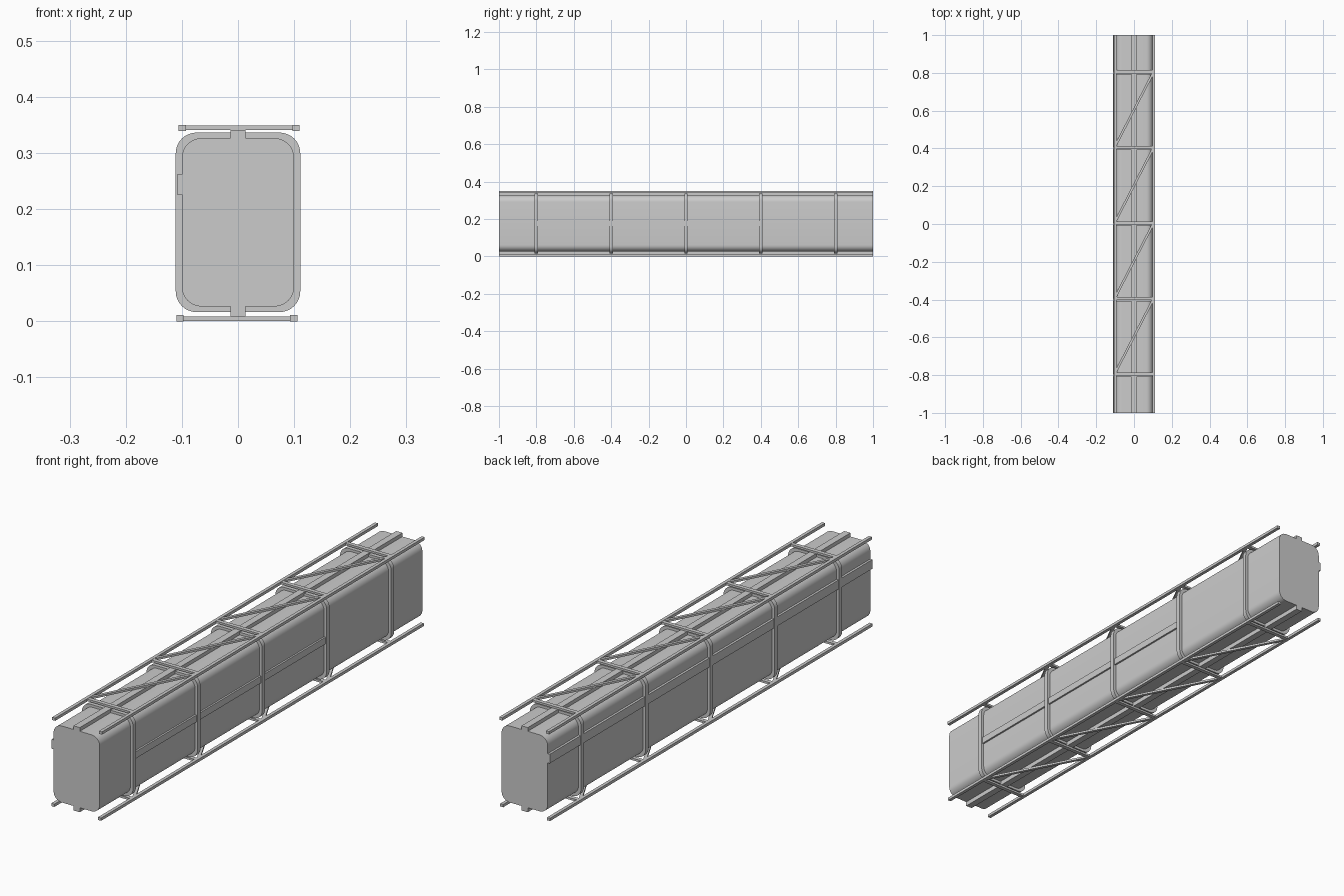
import bpy, bmesh, math
from mathutils import Matrix, Vector

if "Cube" in bpy.data.objects:
    bpy.data.objects.remove(bpy.data.objects["Cube"])

MID = 0.1765                      # height of the body axis
STATIONS = [-0.8, -0.4, 0.0, 0.4, 0.8]


def finish(name, bm, smooth=False):
    bmesh.ops.recalc_face_normals(bm, faces=bm.faces)
    me = bpy.data.meshes.new(name)
    bm.to_mesh(me)
    bm.free()
    ob = bpy.data.objects.new(name, me)
    bpy.context.collection.objects.link(ob)
    if smooth:
        bpy.context.view_layer.objects.active = ob
        ob.select_set(True)
        bpy.ops.object.shade_smooth_by_angle(angle=math.radians(30))
        ob.select_set(False)
    return ob


def box(name, x, y, z, flip=False):
    """Box from (min, max) ranges; flip turns it half a turn about the long axis."""
    bm = bmesh.new()
    mid = Vector([(a + b) / 2 for a, b in (x, y, z)])
    size = [b - a for a, b in (x, y, z)]
    bmesh.ops.create_cube(bm, size=1, matrix=Matrix.Translation(mid) @ Matrix.Diagonal((*size, 1)))
    if flip:
        turn(bm)
    return finish(name, bm)


def turn(bm):
    bmesh.ops.rotate(bm, verts=bm.verts, cent=(0, 0, 0.175), matrix=Matrix.Rotation(math.pi, 3, 'Y'))


def outline(hw, hh, r, y, n=8):
    """Rounded rectangle in the xz plane."""
    pts = []
    for k, (sx, sz) in enumerate([(1, 1), (-1, 1), (-1, -1), (1, -1)]):
        for i in range(n + 1):
            a = (k + i / n) * math.pi / 2
            pts.append((sx * (hw - r) + r * math.cos(a), y, MID + sz * (hh - r) + r * math.sin(a)))
    return pts


def skin(bm, loops, closed):
    """Join successive outlines; cap the ends unless the chain is closed."""
    rows = [[bm.verts.new(p) for p in loop] for loop in loops]
    n = len(rows[0])
    pairs = list(zip(rows, rows[1:])) + ([(rows[-1], rows[0])] if closed else [])
    for a, b in pairs:
        for i in range(n):
            j = (i + 1) % n
            bm.faces.new((a[i], a[j], b[j], b[i]))
    if not closed:
        bm.faces.new(rows[0])
        bm.faces.new(rows[-1])


# Main rounded body
bm = bmesh.new()
skin(bm, [outline(0.1, 0.15, 0.035, -1), outline(0.1, 0.15, 0.035, 1)], False)
finish("body", bm, True)

# Hoops around the body
for i, y in enumerate(STATIONS):
    bm = bmesh.new()
    inner, outer = (0.1, 0.15, 0.035), (0.111, 0.16, 0.037)
    skin(bm, [outline(*inner, y - 0.009), outline(*outer, y - 0.009),
              outline(*outer, y + 0.009), outline(*inner, y + 0.009)], True)
    finish(f"hoop_{i}", bm, True)

# Side strips: full length on the left, partial on the right
box("left_strip", (-0.109, -0.099), (-1, 1), (0.226, 0.262))
box("right_strip", (0.099, 0.107), (-0.8, 0.4), (0.163, 0.19))

# Trusses: the lower one is the upper one turned over
for side, flip in (("top", False), ("bottom", True)):
    box(f"{side}_spine", (-0.0135, 0.0135), (-1, 1), (0.322, 0.341), flip)
    box(f"{side}_rail_a", (-0.106, -0.093), (-1, 1), (0.339, 0.35), flip)
    box(f"{side}_rail_b", (0.097, 0.11), (-1, 1), (0.339, 0.35), flip)
    for i, y in enumerate(STATIONS):
        box(f"{side}_crossbar_{i}", (-0.1, 0.103), (y - 0.002, y + 0.014), (0.341, 0.349), flip)
    for i, y in enumerate(STATIONS[:-1]):
        a, b = Vector((-0.098, y + 0.015, 0.345)), Vector((0.1, y + 0.398, 0.345))
        d = b - a
        bm = bmesh.new()
        bmesh.ops.create_cube(bm, size=1, matrix=Matrix.Translation((a + b) / 2)
                              @ Matrix.Rotation(math.atan2(d.y, d.x), 4, 'Z')
                              @ Matrix.Diagonal((d.length, 0.012, 0.008, 1)))
        if flip:
            turn(bm)
        finish(f"{side}_diagonal_{i}", bm)
